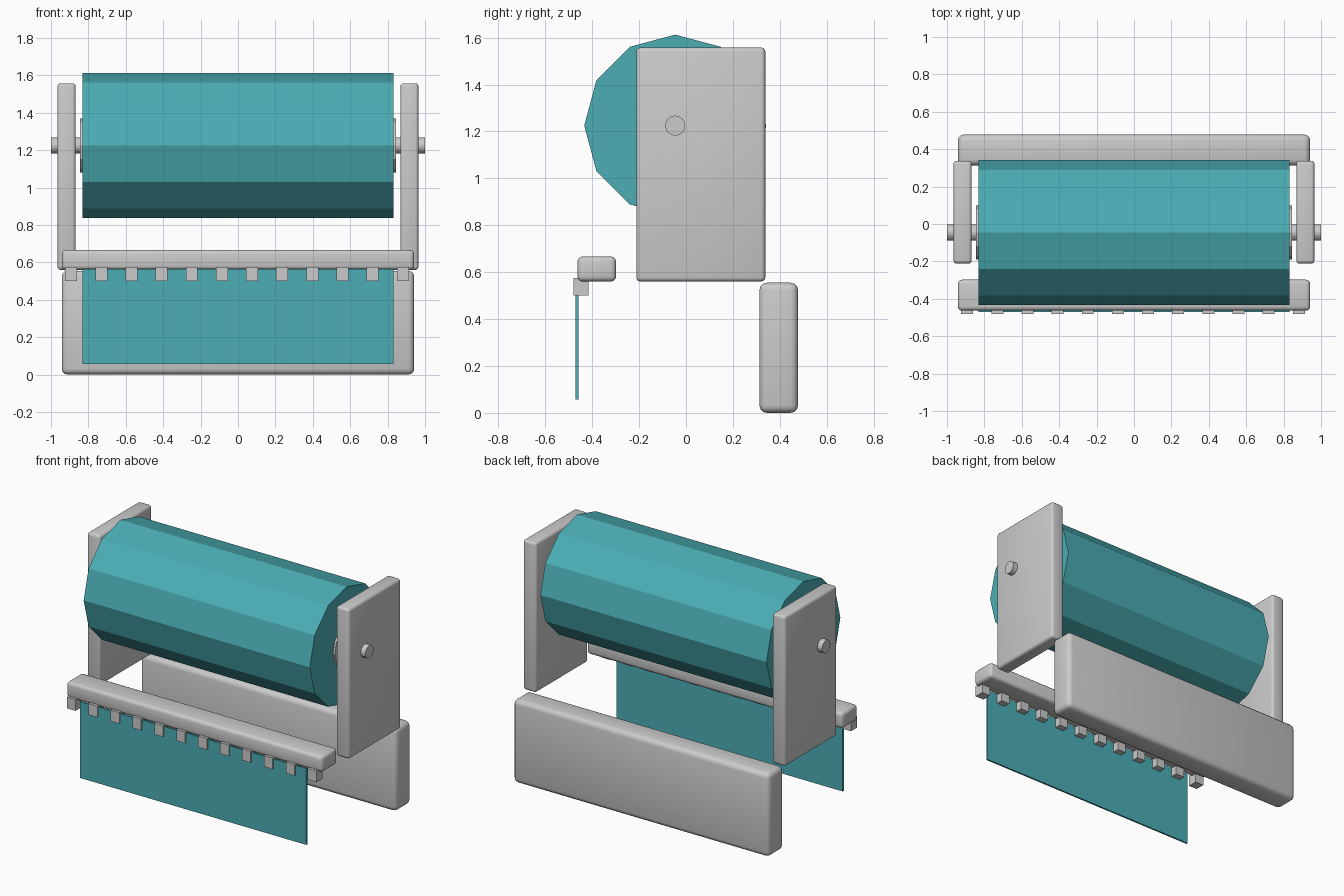
import bpy
from math import pi

if "Cube" in bpy.data.objects:
    bpy.data.objects.remove(bpy.data.objects["Cube"])

teal = bpy.data.materials.new("teal_paper")
teal.diffuse_color = (0.07, 0.42, 0.46, 1)
teal.use_nodes = True
teal.node_tree.nodes["Principled BSDF"].inputs["Base Color"].default_value = teal.diffuse_color


def box(name, x, y, z, bevel=0.0, mat=None):
    """Box from (min, max) ranges, optionally with rounded edges."""
    lo, hi = zip(x, y, z)
    bpy.ops.mesh.primitive_cube_add(size=1, location=[(a + b) / 2 for a, b in zip(lo, hi)])
    ob = bpy.context.object
    ob.name = name
    ob.scale = [b - a for a, b in zip(lo, hi)]
    bpy.ops.object.transform_apply(location=False, rotation=False, scale=True)
    if bevel:
        mod = ob.modifiers.new("bevel", 'BEVEL')
        mod.width = bevel
        mod.segments = 3
        bpy.ops.object.modifier_apply(modifier=mod.name)
        bpy.ops.object.shade_smooth_by_angle(angle=pi / 6)
    if mat:
        ob.data.materials.append(mat)
    return ob


def rod(name, radius, half_length, mat=None, sides=12):
    """Cylinder along x on the roll axis."""
    bpy.ops.mesh.primitive_cylinder_add(vertices=sides, radius=radius, depth=2 * half_length,
                                        location=(0, -0.046, 1.225), rotation=(0, pi / 2, 0))
    ob = bpy.context.object
    ob.name = name
    if mat:
        ob.data.materials.append(mat)
    return ob


# Paper roll, its core and the axle
rod("paper_roll", 0.388, 0.832, teal)
rod("roll_core", 0.144, 0.845)
rod("axle", 0.043, 1.0, sides=16)

# Side brackets holding the axle
for side, x in (("left", (-0.965, -0.868)), ("right", (0.868, 0.965))):
    box(side + "_bracket", x, (-0.212, 0.338), (0.56, 1.558), 0.018)

# Back plate and front cutter bar
box("back_plate", (-0.942, 0.942), (0.313, 0.478), (0.0, 0.555), 0.032)
box("cutter_bar", (-0.942, 0.942), (-0.463, -0.298), (0.56, 0.667), 0.022)

# Row of cutter teeth
for i in range(12):
    cx = -0.892 + i * 0.1612
    box(f"cutter_tooth_{i + 1}", (cx - 0.032, cx + 0.032), (-0.48, -0.415), (0.5, 0.575))

# Hanging sheet of paper
box("hanging_sheet", (-0.832, 0.832), (-0.471, -0.459), (0.058, 0.565), mat=teal)
